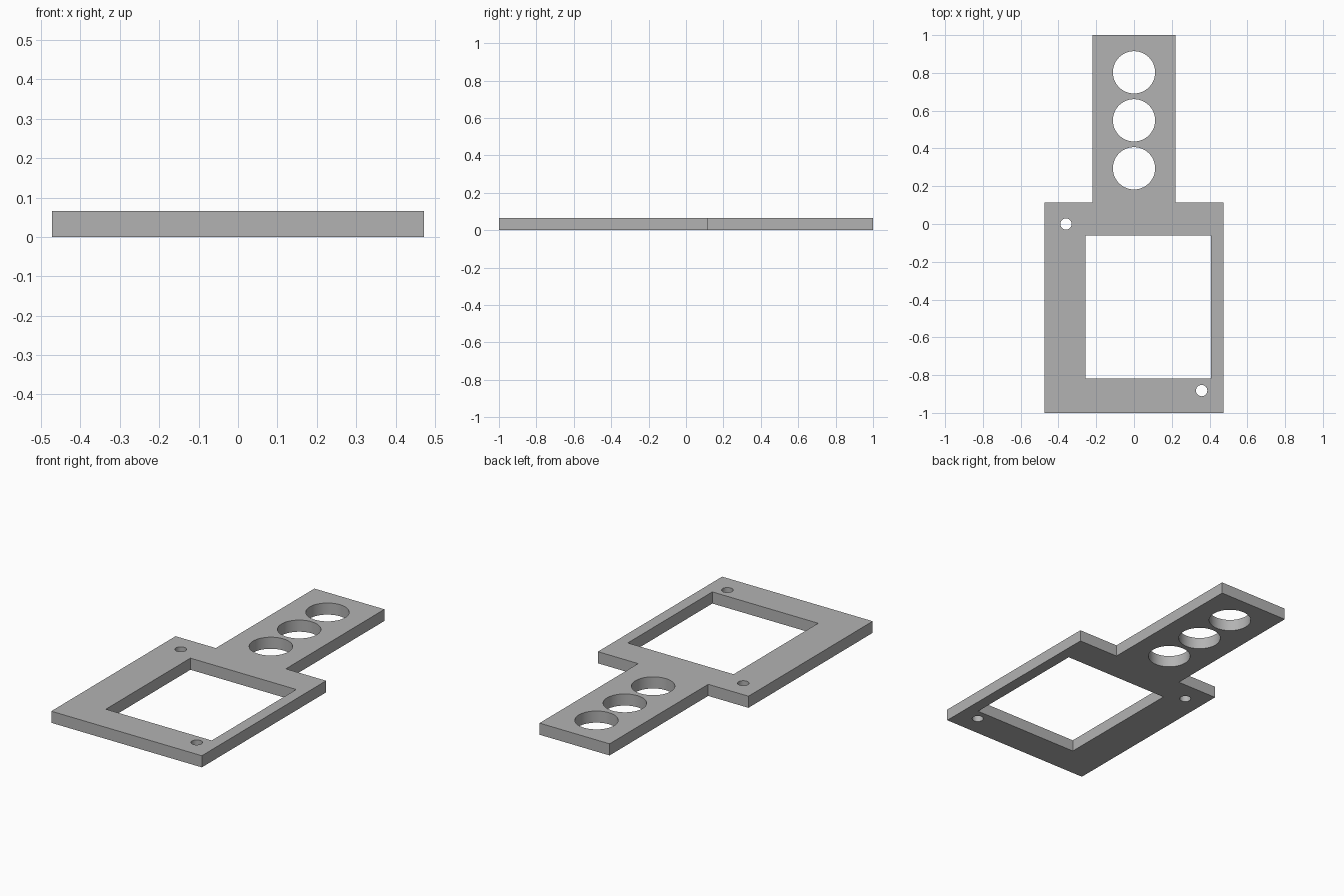
import bpy
import bmesh
from math import cos, sin, tau

cube = bpy.data.objects.get("Cube")
if cube:
    bpy.data.objects.remove(cube, do_unlink=True)

THICKNESS = 0.066


def rectangle(x0, x1, y0, y1):
    return [(x0, y0), (x1, y0), (x1, y1), (x0, y1)]


def circle(x, y, radius, sides=48):
    return [(x + radius * cos(tau * i / sides), y + radius * sin(tau * i / sides))
            for i in range(sides)]


def add_loop(bm, points):
    verts = [bm.verts.new((x, y, 0)) for x, y in points]
    for a, b in zip(verts, verts[1:] + verts[:1]):
        bm.edges.new((a, b))


# Outline: wide frame with a narrow tongue at the back
right_half = [(0.473, -1), (0.473, 0.115), (0.22, 0.115), (0.22, 1)]
outline = right_half + [(-x, y) for x, y in reversed(right_half)]

# Openings: window, three large holes along the tongue, two screw holes
window = rectangle(-0.257, 0.408, -0.819, -0.06)
large_holes = [circle(0, y, 0.112) for y in (0.295, 0.549, 0.803)]
screw_holes = [circle(x, y, 0.03) for x, y in ((-0.36, 0), (0.358, -0.882))]

# Fill the flat profile, then extrude it to a solid plate
bm = bmesh.new()
for loop in [outline, window] + large_holes + screw_holes:
    add_loop(bm, loop)
bmesh.ops.triangle_fill(bm, edges=bm.edges[:], use_beauty=True)
result = bmesh.ops.extrude_face_region(bm, geom=bm.faces[:])
top = [v for v in result["geom"] if isinstance(v, bmesh.types.BMVert)]
bmesh.ops.translate(bm, verts=top, vec=(0, 0, THICKNESS))
bmesh.ops.recalc_face_normals(bm, faces=bm.faces[:])

mesh = bpy.data.meshes.new("mounting_plate")
bm.to_mesh(mesh)
bm.free()
plate = bpy.data.objects.new("mounting_plate", mesh)
bpy.context.collection.objects.link(plate)

# Plain grey material
grey = bpy.data.materials.new("plain_grey")
grey.use_nodes = True
colour = (0.45, 0.45, 0.45, 1)
grey.diffuse_color = colour
grey.node_tree.nodes["Principled BSDF"].inputs["Base Color"].default_value = colour
mesh.materials.append(grey)

# Smooth hole walls, sharp rims
bpy.ops.object.select_all(action="DESELECT")
plate.select_set(True)
bpy.context.view_layer.objects.active = plate
bpy.ops.object.shade_smooth_by_angle()
